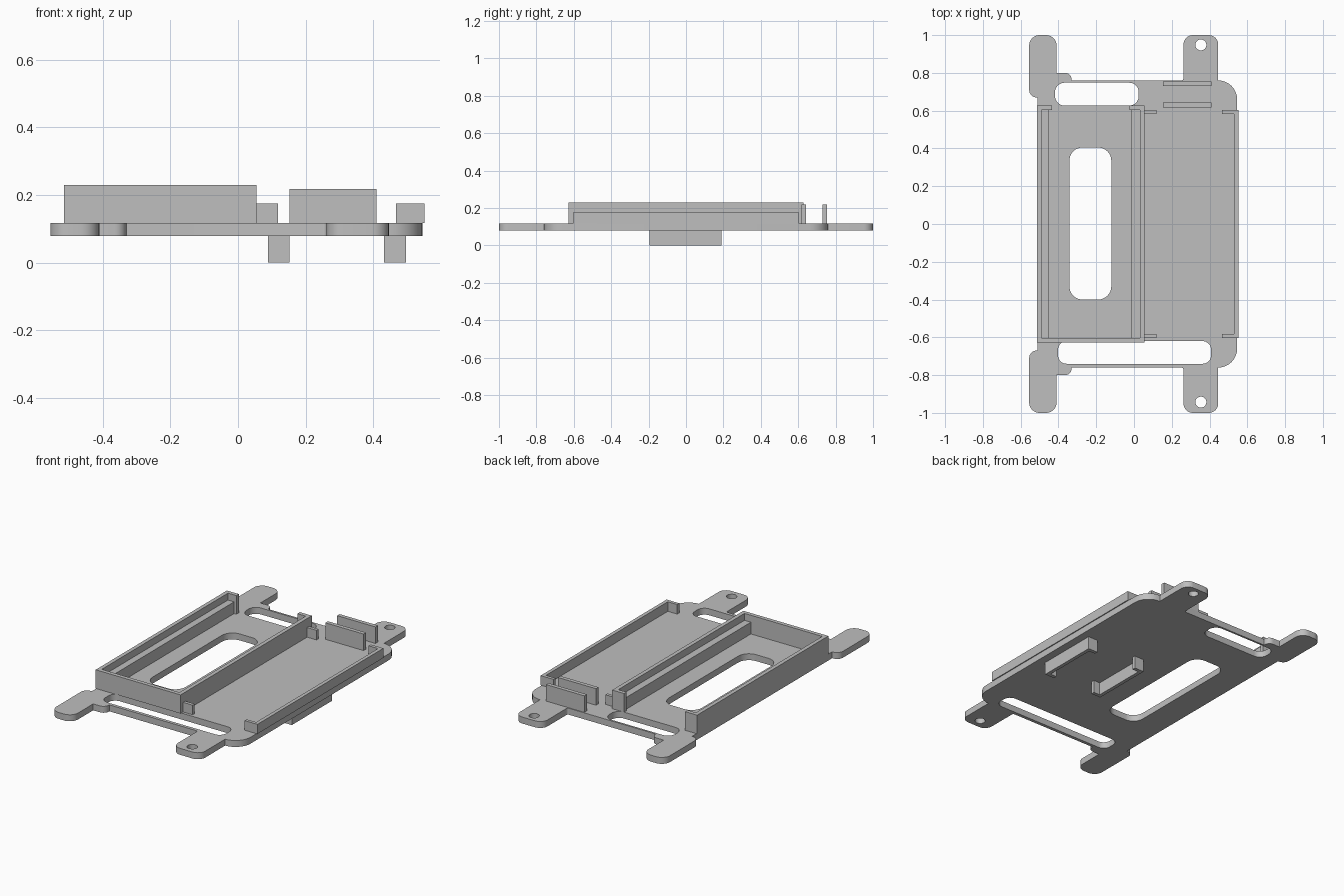
import bpy, bmesh, math
from mathutils import Vector

cube = bpy.data.objects.get("Cube")
if cube:
    bpy.data.objects.remove(cube, do_unlink=True)

grey = bpy.data.materials.new("plain grey")
grey.use_nodes = True
COLOUR = (0.52, 0.52, 0.52, 1)
grey.diffuse_color = COLOUR
grey.node_tree.nodes["Principled BSDF"].inputs["Base Color"].default_value = COLOUR

BOTTOM, TOP = 0.078, 0.117


def link_mesh(name, mesh):
    obj = bpy.data.objects.new(name, mesh)
    bpy.context.collection.objects.link(obj)
    mesh.materials.clear()
    mesh.materials.append(grey)
    return obj


def prism(name, points, z0, z1):
    """Extrude a flat outline between two heights."""
    bm = bmesh.new()
    face = bm.faces.new([bm.verts.new((x, y, z0)) for x, y in points])
    ext = bmesh.ops.extrude_face_region(bm, geom=[face])
    moved = [g for g in ext["geom"] if isinstance(g, bmesh.types.BMVert)]
    bmesh.ops.translate(bm, verts=moved, vec=(0, 0, z1 - z0))
    bmesh.ops.recalc_face_normals(bm, faces=bm.faces)
    mesh = bpy.data.meshes.new(name)
    bm.to_mesh(mesh)
    bm.free()
    return link_mesh(name, mesh)


def box(name, x0, x1, y0, y1, z0, z1):
    return prism(name, [(x0, y0), (x1, y0), (x1, y1), (x0, y1)], z0, z1)


def rounded(corners, steps=8):
    """Round each (x, y, radius) corner of a right-angled outline."""
    out = []
    for i, (x, y, r) in enumerate(corners):
        p = Vector((x, y))
        if r == 0:
            out.append(p)
            continue
        a = (Vector(corners[i - 1][:2]) - p).normalized() * r
        b = (Vector(corners[(i + 1) % len(corners)][:2]) - p).normalized() * r
        for k in range(steps + 1):
            t = k / steps * math.pi / 2
            out.append(p + a * (1 - math.sin(t)) + b * (1 - math.cos(t)))
    return out


def slot(x0, x1, y0, y1, r):
    return rounded([(x0, y0, r), (x1, y0, r), (x1, y1, r), (x0, y1, r)])


# Base plate: front half of the outline, mirrored to the back
half = [(-0.51, -0.67, 0), (-0.555, -0.67, 0.04), (-0.555, -1, 0.055),
        (-0.41, -1, 0.055), (-0.41, -0.8, 0), (-0.33, -0.8, 0.035),
        (-0.33, -0.76, 0), (0.262, -0.76, 0.012), (0.262, -1, 0.05),
        (0.446, -1, 0.05), (0.446, -0.76, 0), (0.546, -0.76, 0.1)]
outline = rounded(half + [(x, -y, r) for x, y, r in reversed(half)])
loops = [outline,
         slot(-0.342, -0.12, -0.4, 0.405, 0.07),
         slot(-0.418, 0.025, 0.627, 0.748, 0.05),
         slot(-0.402, 0.408, -0.74, -0.62, 0.045),
         slot(0.325, 0.383, 0.919, 0.977, 0.029),
         slot(0.325, 0.383, -0.972, -0.914, 0.029)]
curve = bpy.data.curves.new("plate_outline", "CURVE")
curve.dimensions = "2D"
curve.fill_mode = "BOTH"
curve.extrude = (TOP - BOTTOM) / 2
for loop in loops:
    spline = curve.splines.new("POLY")
    spline.points.add(len(loop) - 1)
    for point, co in zip(spline.points, loop):
        point.co = (co.x, co.y, 0, 1)
    spline.use_cyclic_u = True
temp = bpy.data.objects.new("plate_outline", curve)
bpy.context.collection.objects.link(temp)
bpy.context.view_layer.update()
graph = bpy.context.evaluated_depsgraph_get()
mesh = bpy.data.meshes.new_from_object(temp.evaluated_get(graph))
bpy.data.objects.remove(temp, do_unlink=True)
bm = bmesh.new()
bm.from_mesh(mesh)
bmesh.ops.remove_doubles(bm, verts=bm.verts, dist=0.0002)
bmesh.ops.translate(bm, verts=bm.verts, vec=(0, 0, (TOP + BOTTOM) / 2))
bmesh.ops.recalc_face_normals(bm, faces=bm.faces)
bm.to_mesh(mesh)
bm.free()
plate = link_mesh("base_plate", mesh)
bpy.context.view_layer.objects.active = plate
plate.select_set(True)
bpy.ops.object.shade_smooth_by_angle(angle=math.radians(30))

# Tall tray: three walls with two lips at the open back end
X0, X1, Y0, Y1, T = -0.514, 0.055, -0.628, 0.628, 0.024
prism("tray_wall",
      [(X0, Y0), (X1, Y0), (X1, Y1), (X1 - 0.08, Y1), (X1 - 0.08, Y1 - T),
       (X1 - T, Y1 - T), (X1 - T, Y0 + T), (X0 + T, Y0 + T),
       (X0 + T, Y1 - T), (X0 + 0.08, Y1 - T), (X0 + 0.08, Y1), (X0, Y1)],
      TOP, 0.23)
# Lower ledges inside the tray walls
box("right_ledge", X0 + T, -0.449, Y0 + T, Y1 - T, TOP, 0.188)
box("left_ledge", -0.012, X1 - T, Y0 + T, Y1 - T, TOP, 0.188)

# Low side wall with corner lips, and matching lips on the tray
prism("low_side_wall",
      [(0.552, -0.603), (0.552, 0.603), (0.467, 0.603), (0.467, 0.583),
       (0.53, 0.583), (0.53, -0.583), (0.467, -0.583), (0.467, -0.603)],
      TOP, 0.175)
for side, y in (("front", -0.593), ("back", 0.593)):
    box(side + "_tray_lip", X1, 0.118, y - 0.01, y + 0.01, TOP, 0.175)

# Pair of upright plates at the back
for side, y in (("inner", 0.63), ("outer", 0.743)):
    box(side + "_upright", 0.153, 0.409, y - 0.012, y + 0.012, TOP, 0.217)

# Brackets underneath, open towards each other
for side, x, d in (("right", 0.088, 1), ("left", 0.497, -1)):
    a, b = x + d * 0.022, x + d * 0.065
    prism(side + "_under_bracket",
          [(x, -0.195), (b, -0.195), (b, -0.173), (a, -0.173),
           (a, 0.168), (b, 0.168), (b, 0.19), (x, 0.19)], 0, BOTTOM)
